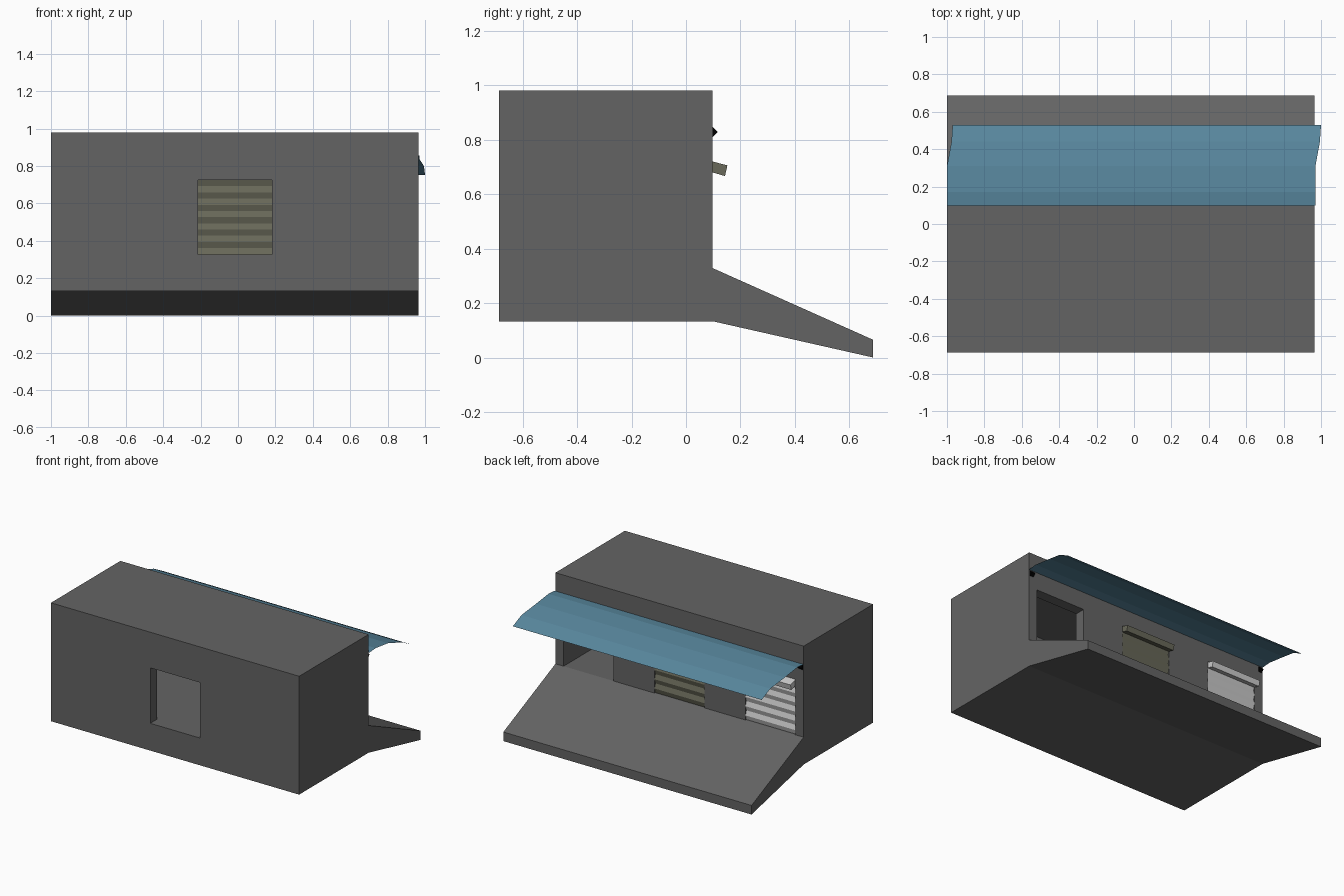
import bpy
import math

if "Cube" in bpy.data.objects:
    bpy.data.objects.remove(bpy.data.objects["Cube"])

CX = -0.0165                     # middle of the building in x
SILL, LINTEL = 0.328, 0.725      # opening heights
HALF_W = 0.197                   # half width of each opening
BAYS = (-0.72, 0.0, 0.72)        # opening centres relative to CX
WALL_Y = 0.098                   # rear wall plane


def material(name, rgb):
    m = bpy.data.materials.new(name)
    m.diffuse_color = (*rgb, 1)
    m.use_nodes = True
    m.node_tree.nodes["Principled BSDF"].inputs["Base Color"].default_value = m.diffuse_color
    return m


def mesh_object(name, verts, faces, mat=None):
    me = bpy.data.meshes.new(name)
    me.from_pydata(verts, [], faces)
    me.update()
    ob = bpy.data.objects.new(name, me)
    bpy.context.collection.objects.link(ob)
    if mat:
        me.materials.append(mat)
    return ob


def prism(name, profile, x0, x1, mat=None):
    """Extrude a (y, z) outline, counter-clockwise seen from +x, along x."""
    n = len(profile)
    verts = [(x, y, z) for x in (x0, x1) for y, z in profile]
    faces = [tuple(reversed(range(n))), tuple(range(n, 2 * n))]
    faces += [(i, (i + 1) % n, n + (i + 1) % n, n + i) for i in range(n)]
    return mesh_object(name, verts, faces, mat)


def rect(y0, y1, z0, z1):
    return [(y0, z0), (y1, z0), (y1, z1), (y0, z1)]


def cut(target, profile, x0, x1):
    cutter = prism("cutter", profile, x0, x1)
    cutter.hide_render = True
    mod = target.modifiers.new("cut", "BOOLEAN")
    mod.operation, mod.solver, mod.object = "DIFFERENCE", "EXACT", cutter
    bpy.context.view_layer.objects.active = target
    bpy.ops.object.modifier_apply(modifier=mod.name)
    bpy.data.objects.remove(cutter)


wall_grey = material("wall_grey", (0.127, 0.127, 0.127))
light_grey = material("light_grey", (0.55, 0.55, 0.55))
olive = material("olive", (0.14, 0.14, 0.10))
blue = material("blue", (0.095, 0.235, 0.33))
black = material("black", (0.0, 0.0, 0.0))

# Building with the sloping apron behind it
building = prism("building", [(-0.687, 0.133), (WALL_Y, 0.133), (0.687, 0.0),
                              (0.687, 0.065), (WALL_Y, SILL), (WALL_Y, 0.98),
                              (-0.687, 0.98)], -1.0, 0.965, wall_grey)

# Hollow room, front window and three rear openings
cut(building, rect(-0.612, 0.023, SILL, 0.91),
    CX + BAYS[0] - HALF_W, CX + BAYS[2] + HALF_W)
cut(building, rect(-0.8, -0.5, SILL, LINTEL), CX - HALF_W, CX + HALF_W)
for bay in BAYS:
    cut(building, rect(-0.1, 0.2, SILL, LINTEL),
        CX + bay - HALF_W, CX + bay + HALF_W)

# Corrugated shutters flush with the wall, each with a tilted slat at the top
RIDGES = 6
pitch = (LINTEL - SILL) / RIDGES
for name, bay, mat in (("side_shutter", BAYS[0], light_grey),
                       ("middle_shutter", BAYS[1], olive)):
    x0, x1 = CX + bay - HALF_W, CX + bay + HALF_W
    zig = [(WALL_Y - 0.01 + 0.01 * (i % 2), SILL + i * pitch / 2)
           for i in range(2 * RIDGES + 1)]
    back = [(y - 0.01, z) for y, z in reversed(zig)]
    prism(name, zig + back, x0, x1, mat)
    prism(name + "_top_slat", [(0.088, 0.682), (0.143, 0.666),
                               (0.152, 0.705), (0.088, 0.722)], x0, x1, mat)

# Awning: thin bent sheet, skewed slightly towards its outer edge
strip = [(0.10, 0.85, 0.0), (0.17, 0.855, 0.0), (0.31, 0.837, 0.0),
         (0.44, 0.80, 0.024), (0.53, 0.752, 0.03)]
verts = [(x + dx, y, z) for x in (-1.0, 0.97) for y, z, dx in strip]
n = len(strip)
mesh_object("awning", verts,
            [(i, n + i, n + i + 1, i + 1) for i in range(n - 1)], blue)

# Awning brackets at both ends
for side, x in (("left", -0.98), ("right", 0.945)):
    prism(side + "_awning_bracket",
          [(0.097 + 0.02 * math.cos(a), 0.828 + 0.02 * math.sin(a))
           for a in (0, math.pi / 2, math.pi, 1.5 * math.pi)],
          x - 0.015, x + 0.015, black)
